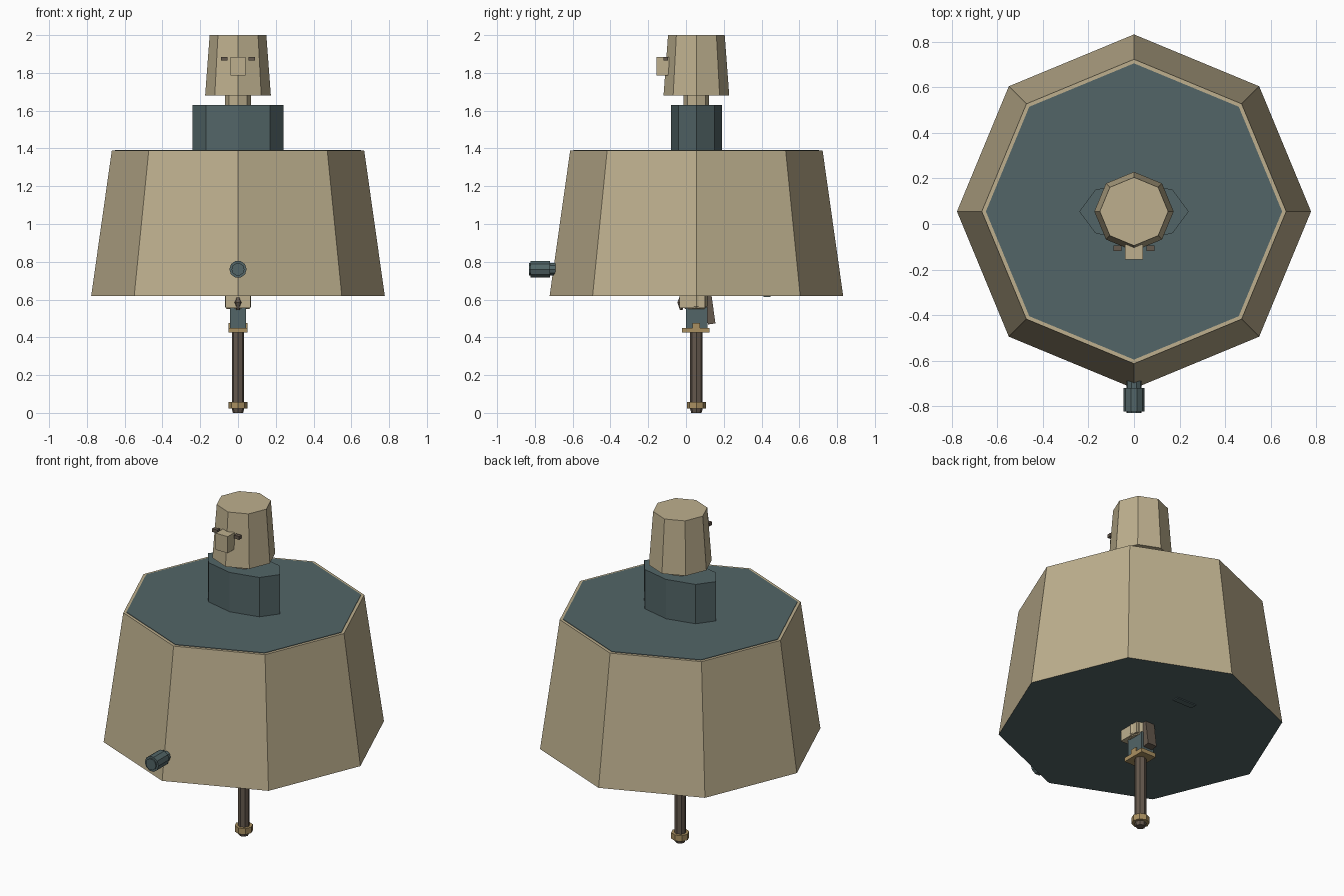
import bpy, bmesh, math
from mathutils import Matrix, Vector

if "Cube" in bpy.data.objects:
    bpy.data.objects.remove(bpy.data.objects["Cube"])

CY = 0.055  # depth of the main axis


def material(name, rgb):
    m = bpy.data.materials.new(name)
    m.diffuse_color = (*rgb, 1)
    m.use_nodes = True
    m.node_tree.nodes["Principled BSDF"].inputs["Base Color"].default_value = m.diffuse_color
    return m


TAN = material("tan", (0.51, 0.43, 0.27))
TEAL = material("slate_teal", (0.085, 0.13, 0.135))
BROWN = material("dark_brown", (0.13, 0.10, 0.075))
GOLD = material("brass", (0.40, 0.28, 0.12))


def finish(name, bm, *mats):
    bmesh.ops.recalc_face_normals(bm, faces=bm.faces)
    me = bpy.data.meshes.new(name)
    bm.to_mesh(me)
    bm.free()
    for m in mats:
        me.materials.append(m)
    ob = bpy.data.objects.new(name, me)
    bpy.context.collection.objects.link(ob)
    return ob


def frustum(name, profile, mat, sides=8, sy=1.0, axis=(0, CY, 0), along_y=False):
    """Stack of polygon rings; profile is a list of (radius, height)."""
    bm = bmesh.new()
    rings = []
    for r, z in profile:
        ring = []
        for i in range(sides):
            a = 2 * math.pi * i / sides
            p = Vector((r * math.cos(a), r * sy * math.sin(a), z))
            if along_y:
                p = Vector((p.x, p.z, p.y))
            ring.append(bm.verts.new(p + Vector(axis)))
        rings.append(ring)
    for lo, hi in zip(rings, rings[1:]):
        for i in range(sides):
            j = (i + 1) % sides
            bm.faces.new((lo[i], lo[j], hi[j], hi[i]))
    bm.faces.new(rings[0][::-1])
    bm.faces.new(rings[-1])
    return finish(name, bm, mat)


def box(name, lo, hi, mat, tilt=0.0):
    lo, hi = Vector(lo), Vector(hi)
    bm = bmesh.new()
    bmesh.ops.create_cube(bm, size=1)
    d = hi - lo
    bm.transform(Matrix.Translation((lo + hi) / 2) @ Matrix.Rotation(tilt, 4, 'X')
                 @ Matrix.Diagonal((d.x, d.y, d.z, 1)))
    return finish(name, bm, mat)


# Main tapered body, with a teal underside
body = frustum("body", [(0.777, 0.62), (0.668, 1.39)], TAN)
body.data.materials.append(TEAL)
for f in body.data.polygons:
    if f.normal.z < -0.9:
        f.material_index = 1
frustum("top_panel", [(0.65, 1.385), (0.65, 1.393)], TEAL)

# Shoulders, neck and head
frustum("shoulders", [(0.24, 1.39), (0.24, 1.63)], TEAL, sy=0.56)
frustum("neck", [(0.068, 1.62), (0.068, 1.69)], TAN)
frustum("head", [(0.174, 1.68), (0.15, 2.0)], TAN)
box("nose", (-0.04, -0.155, 1.785), (0.04, -0.09, 1.885), TAN)
for s, side in ((-1, "left"), (1, "right")):
    x0, x1 = sorted((s * 0.055, s * 0.09))
    box(side + "_eye", (x0, -0.118, 1.865), (x1, -0.095, 1.885), BROWN)

# Front spout
frustum("spout", [(0.034, -0.69), (0.034, -0.72), (0.046, -0.72), (0.046, -0.822),
                  (0.034, -0.822), (0.034, -0.83)],
        TEAL, sides=10, axis=(0, 0, 0.76), along_y=True)

# Supporting pole with brass fittings
frustum("pole", [(0.027, 0.0), (0.033, 0.02), (0.033, 0.46)], BROWN)
frustum("foot_ring", [(0.05, 0.022), (0.05, 0.058)], GOLD)
box("pole_collar", (-0.05, -0.02, 0.425), (0.05, 0.125, 0.45), GOLD)
box("collar_key", (-0.05, 0.035, 0.44), (0.05, 0.075, 0.475), GOLD)

# Bracket under the body
box("bracket", (-0.042, 0.0, 0.44), (0.042, 0.115, 0.56), TEAL)
frustum("bracket_mount", [(0.06, 0.55), (0.07, 0.565), (0.07, 0.625)], TAN)
box("bracket_front", (-0.065, -0.035, 0.555), (0.065, 0.10, 0.625), TAN)
frustum("front_bolt", [(0.008, 0.545), (0.024, 0.585), (0.008, 0.62)], BROWN,
        sides=6, axis=(0, -0.025, 0))
box("rear_strut", (-0.03, 0.105, 0.47), (0.03, 0.145, 0.63), BROWN, tilt=0.14)
box("underside_plate", (-0.065, 0.41, 0.614), (0.065, 0.448, 0.622), TEAL)
